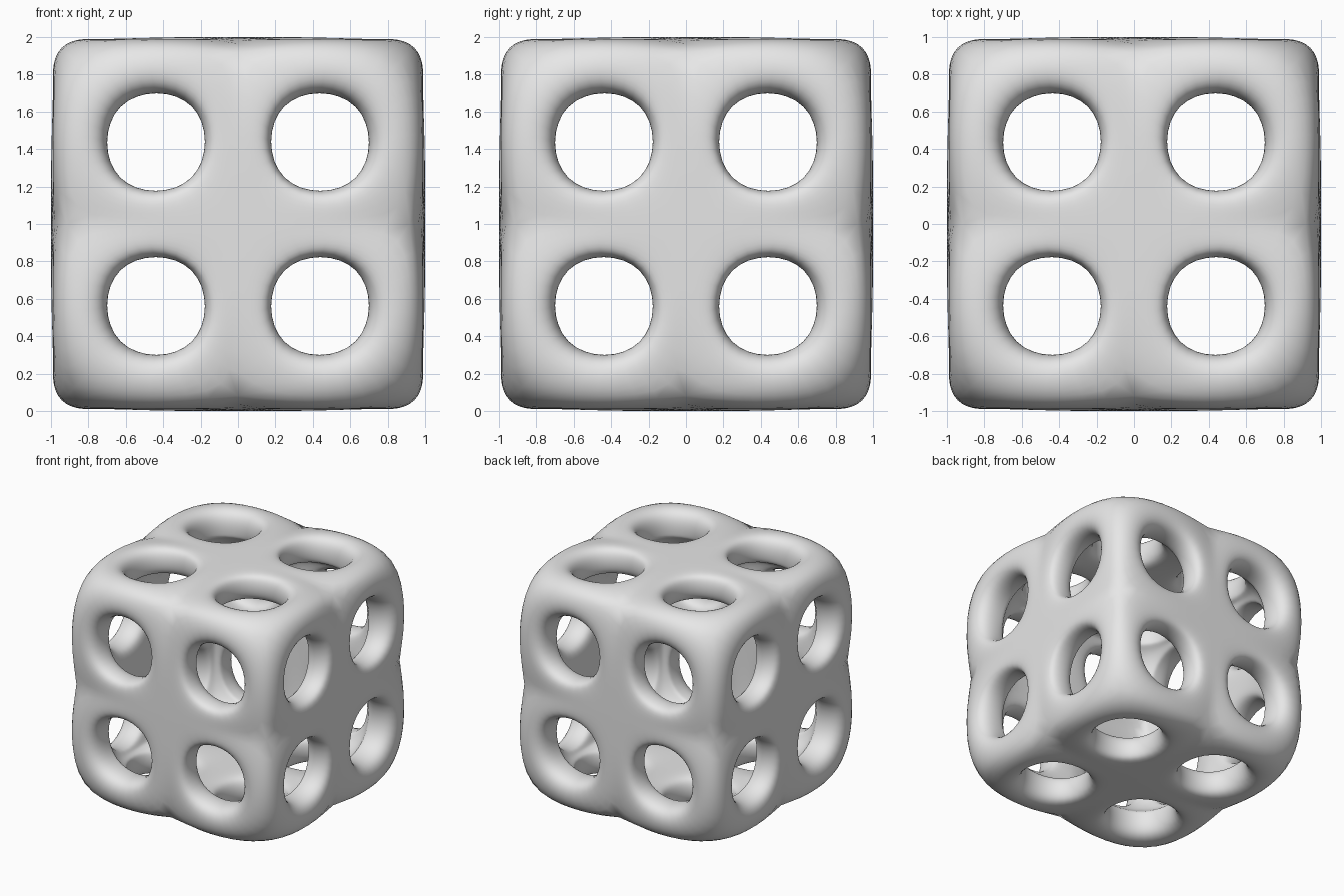
import bpy
import bmesh

# Sizes: half width of the wall's middle surface, wall thickness, frame width
HALF = 0.88
WALL = 0.24
RIM = 0.16

default = bpy.data.objects.get("Cube")
if default:
    bpy.data.objects.remove(default, do_unlink=True)

# Plain grey material
grey = bpy.data.materials.new("light_grey")
grey.use_nodes = True
colour = (0.8, 0.8, 0.8, 1.0)
grey.diffuse_color = colour
grey.node_tree.nodes["Principled BSDF"].inputs["Base Color"].default_value = colour

# Cube with each side split into four panels
bm = bmesh.new()
bmesh.ops.create_cube(bm, size=2 * HALF)
bmesh.ops.subdivide_edges(bm, edges=bm.edges[:], cuts=1, use_grid_fill=True)

# Open a window in every panel
panels = bm.faces[:]
bmesh.ops.inset_individual(bm, faces=panels, thickness=RIM, use_even_offset=True)
bmesh.ops.delete(bm, geom=panels, context='FACES')
bmesh.ops.recalc_face_normals(bm, faces=bm.faces[:])
bmesh.ops.translate(bm, verts=bm.verts[:], vec=(0, 0, 1))

mesh = bpy.data.meshes.new("rounded_lattice_cube")
bm.to_mesh(mesh)
bm.free()
mesh.materials.append(grey)
frame = bpy.data.objects.new("rounded_lattice_cube", mesh)
bpy.context.collection.objects.link(frame)

# Hollow wall thickness, then rounding
solid = frame.modifiers.new("wall", 'SOLIDIFY')
solid.thickness = WALL
solid.offset = 0
solid.use_even_offset = True
solid.use_quality_normals = True
smooth = frame.modifiers.new("rounding", 'SUBSURF')
smooth.levels = smooth.render_levels = 3

mesh.polygons.foreach_set("use_smooth", [True] * len(mesh.polygons))
mesh.update()
